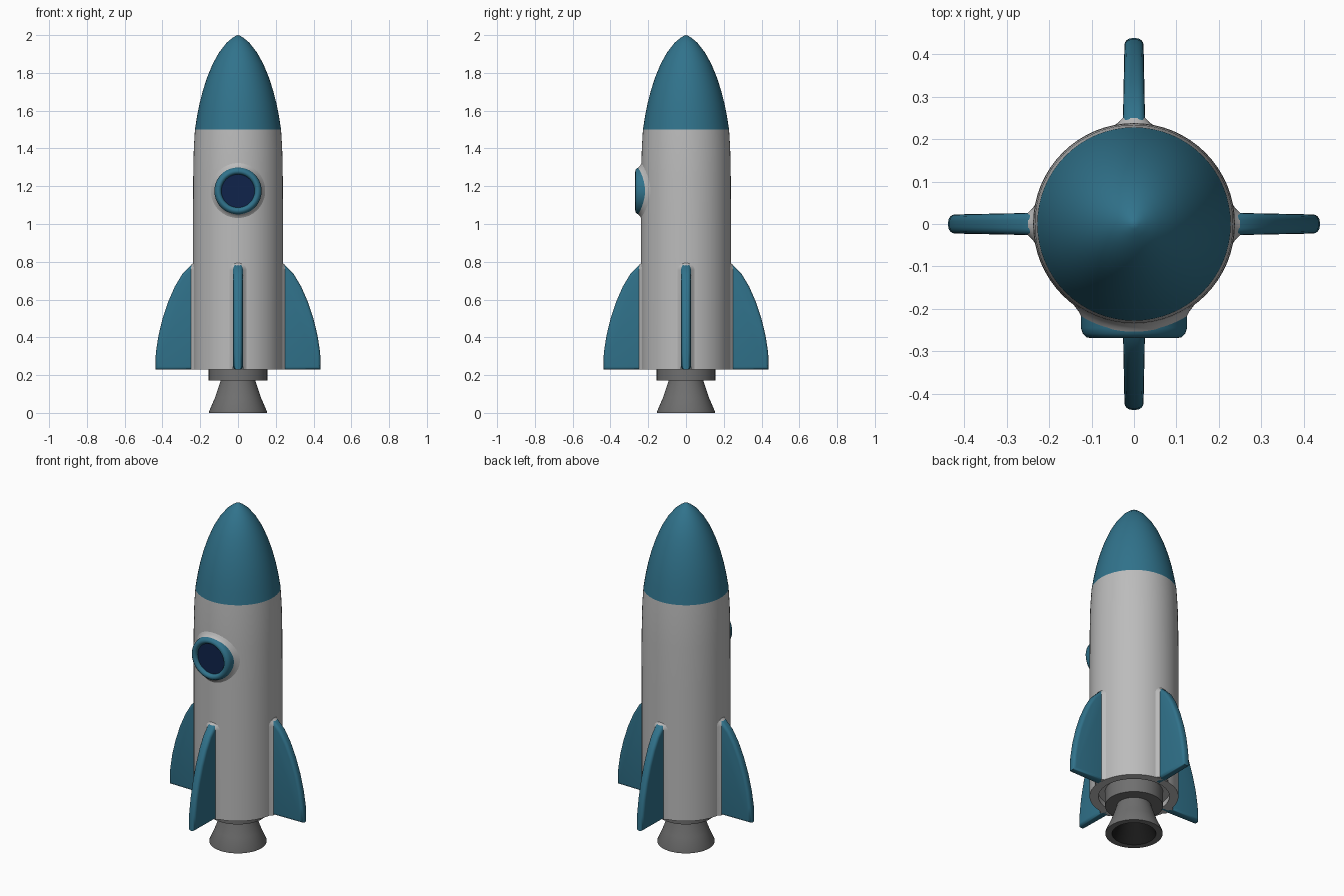
import bpy, bmesh
from math import sin, cos, pi, sqrt, radians
from mathutils import Matrix

cube = bpy.data.objects.get("Cube")
if cube:
    bpy.data.objects.remove(cube)

BODY_R = 0.238


def material(name, rgb, rough=0.6):
    m = bpy.data.materials.new(name)
    m.use_nodes = True
    m.diffuse_color = (*rgb, 1)
    bsdf = m.node_tree.nodes["Principled BSDF"]
    bsdf.inputs["Base Color"].default_value = (*rgb, 1)
    bsdf.inputs["Roughness"].default_value = rough
    return m


teal = material("teal paint", (0.03, 0.17, 0.26))
white = material("pale grey hull", (0.5, 0.5, 0.5))
metal = material("engine grey", (0.16, 0.16, 0.16))
dark = material("engine dark", (0.01, 0.01, 0.01))
glass = material("navy glass", (0.005, 0.017, 0.07))


def finish(name, bm, mat, angle=40):
    bmesh.ops.recalc_face_normals(bm, faces=bm.faces)
    mesh = bpy.data.meshes.new(name)
    bm.to_mesh(mesh)
    bm.free()
    mesh.materials.append(mat)
    ob = bpy.data.objects.new(name, mesh)
    bpy.context.collection.objects.link(ob)
    bpy.ops.object.select_all(action='DESELECT')
    ob.select_set(True)
    bpy.context.view_layer.objects.active = ob
    bpy.ops.object.shade_smooth_by_angle(angle=radians(angle))
    return ob


def loft(bm, rings, closed=True):
    """Bridge equally long rings of points with quads."""
    rows = [[bm.verts.new(p) for p in ring] for ring in rings]
    n = len(rows[0])
    for a, b in zip(rows, rows[1:]):
        for i in range(n if closed else n - 1):
            j = (i + 1) % n
            bm.faces.new((a[i], a[j], b[j], b[i]))
    return rows


def lathe(name, profile, mat, steps=64, matrix=None, cap_end=False):
    bm = bmesh.new()
    rows = loft(bm, [[(r * cos(2 * pi * i / steps), r * sin(2 * pi * i / steps), z)
                      for i in range(steps)] for r, z in profile])
    if cap_end:
        bm.faces.new(rows[-1])
    bmesh.ops.remove_doubles(bm, verts=bm.verts, dist=1e-5)
    if matrix:
        bm.transform(matrix)
    return finish(name, bm, mat)


# Hull with a shallow recess under it
lathe("hull", [(0.228, 1.5), (0.234, 1.4), (0.237, 1.25), (BODY_R, 1.0), (BODY_R, 0.23),
               (0.19, 0.23), (0.19, 0.26), (0.1, 0.26)], white)

# Pointed nose
lathe("nose_cone", [(0.228, 1.5), (0.217, 1.57), (0.203, 1.64), (0.185, 1.71), (0.162, 1.78),
                    (0.133, 1.85), (0.099, 1.91), (0.06, 1.96), (0.03, 1.985), (0.012, 1.996),
                    (0, 2.0)], teal)

# Engine: collar, bell and dark throat
lathe("engine_collar", [(0.155, 0.26), (0.155, 0.172), (0.08, 0.172)], metal)
lathe("engine_bell", [(0.09, 0.18), (0.095, 0.16), (0.122, 0.08), (0.153, 0.008),
                      (0.153, 0), (0.118, 0)], metal)
lathe("engine_throat", [(0.118, 0), (0.09, 0.08), (0.06, 0.15)], dark, cap_end=True)

# Porthole on the front
face_front = Matrix.Translation((0, 0, 1.175)) @ Matrix.Rotation(pi / 2, 4, 'X')
lathe("porthole_rim", [(0.125, 0.17), (0.125, 0.245), (0.121, 0.258), (0.112, 0.267),
                       (0.102, 0.269), (0.094, 0.265), (0.088, 0.256), (0.088, 0.245)],
      teal, matrix=face_front)
lathe("porthole_glass", [(0.09, 0.244), (0.088, 0.25)], glass, matrix=face_front, cap_end=True)

# Hull fillet that swells up to the porthole rim
bm = bmesh.new()
rings = []
for r, lift in ((0.15, -0.003), (0.139, 0.003), (0.13, 0.009), (0.124, 0.017)):
    angles = [2 * pi * i / 64 for i in range(64)]
    rings.append([(r * cos(a), -sqrt(0.237 ** 2 - (r * cos(a)) ** 2) - lift, 1.175 + r * sin(a))
                  for a in angles])
loft(bm, rings)
finish("porthole_fillet", bm, white, 60)

# Four fins with rounded edges, and hull fillets at their roots
outline = [(0.2, 0.23), (0.438, 0.23), (0.435, 0.32), (0.421, 0.41), (0.399, 0.5), (0.369, 0.59),
           (0.334, 0.67), (0.295, 0.735), (0.248, 0.782), (0.2, 0.8)]
section = [(0.228, 0.055), (0.238, 0.038), (0.25, 0.027)]
for k, side in enumerate(("left", "back", "right", "front")):
    turn = Matrix.Rotation(k * pi / 2, 4, 'Z')
    bm = bmesh.new()
    loft(bm, [[(x, s * (0.027 - 0.02 * (x - 0.2)), z) for x, z in outline] for s in (-1, 1)])
    bm.edges.ensure_lookup_table()
    bm.verts.ensure_lookup_table()
    n = len(outline)
    sides = [bm.faces.new(bm.verts[:n]), bm.faces.new(bm.verts[n:])]
    rim = list({e for f in sides for e in f.edges})
    bmesh.ops.recalc_face_normals(bm, faces=bm.faces)
    bmesh.ops.bevel(bm, geom=rim, offset=0.016, segments=4, profile=0.5, affect='EDGES')
    bm.transform(turn)
    finish(side + "_fin", bm, teal, 50)

    bm = bmesh.new()
    arc = [pi * i / 12 for i in range(13)]
    rows = loft(bm, [[(x, -w, 0.231)] + [(x, -w * cos(a), 0.755 + w * sin(a)) for a in arc]
                     + [(x, w, 0.231)] for x, w in section], closed=False)
    bm.faces.new([r[0] for r in rows] + [r[-1] for r in reversed(rows)])
    bm.transform(turn)
    finish(side + "_fin_fillet", bm, white, 60)
